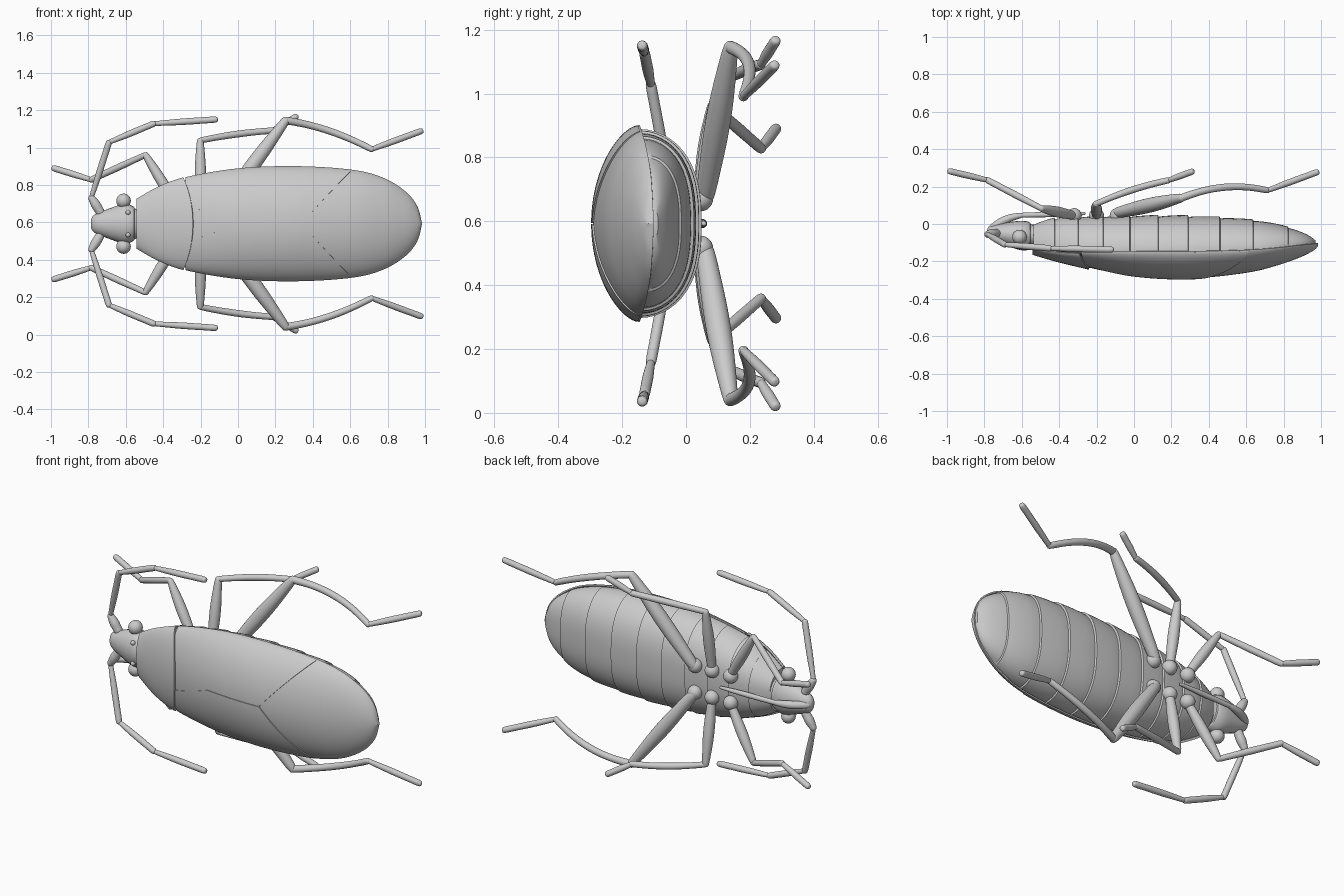
import bpy, bmesh, math
from mathutils import Vector

if "Cube" in bpy.data.objects:
    bpy.data.objects.remove(bpy.data.objects["Cube"])

CZ = 0.593  # height of the left/right symmetry plane

# body stations: x, half width, back y, wing edge y, belly y
ST = [(-.545, .125, -.155, -.12, .0), (-.42, .195, -.188, -.14, .034), (-.27, .247, -.22, -.144, .042),
      (0, .292, -.272, -.145, .047), (.3, .304, -.287, -.145, .047), (.6, .286, -.257, -.138, .028),
      (.77, .244, -.216, -.126, .0), (.89, .172, -.173, -.112, -.04), (.955, .092, -.14, -.105, -.074),
      (.98, .0, -.118, -.101, -.1)]


def catmull(a, b, c, d, t):
    return [.5 * (2*q + (r-p)*t + (2*p-5*q+4*r-s)*t*t + (3*q-p-3*r+s)*t**3) for p, q, r, s in zip(a, b, c, d)]


def smooth(pts, n):
    """Points of a smooth curve through the given stations."""
    out, last = [], len(pts) - 1
    for i in range(last):
        out += [catmull(pts[max(i-1, 0)], pts[i], pts[i+1], pts[min(i+2, last)], k/n) for k in range(n)]
    return out + [list(pts[-1])]


TABLE = smooth(ST, 30)


def station(x):
    x = min(max(x, ST[0][0]), ST[-1][0])
    for p, q in zip(TABLE, TABLE[1:]):
        if x <= q[0]:
            f = (x - p[0]) / max(q[0] - p[0], 1e-6)
            return [m + (n - m) * f for m, n in zip(p, q)]
    return TABLE[-1]


def back(x, t, off=0.0):
    """Point on the dorsal surface; t runs -1..1 across the width."""
    _, hw, yt, ye, _ = station(x)
    return Vector((x, ye + (yt - ye) * max(1 - t*t, 0)**.65 - off, CZ + t * hw))


def belly(x, t, k):
    _, hw, _, ye, yb = station(x)
    return Vector((x, ye + (yb - ye) * k * max(1 - abs(t)**2.6, 0)**.5, CZ + t * hw * .97 * (.5 + .5*k)))


def finish(name, bm):
    bmesh.ops.recalc_face_normals(bm, faces=bm.faces[:])
    me = bpy.data.meshes.new(name)
    bm.to_mesh(me)
    bm.free()
    ob = bpy.data.objects.new(name, me)
    bpy.context.collection.objects.link(ob)
    return ob


def loft(bm, rings):
    vs = [[bm.verts.new(p) for p in r] for r in rings]
    n = len(vs[0])
    for a, b in zip(vs, vs[1:]):
        for j in range(n):
            bm.faces.new((a[j], a[(j+1) % n], b[(j+1) % n], b[j]))
    bm.faces.new(vs[0])
    bm.faces.new(vs[-1])


def tubes(name, chains, n=10):
    """Round limbs: every chain is a list of (point, radius)."""
    bm = bmesh.new()
    for ch in chains:
        P = [(p, r * 1.04) for p, r in ch]
        d0, d1 = (P[0][0]-P[1][0]).normalized(), (P[-1][0]-P[-2][0]).normalized()
        P = [(P[0][0] + d0*P[0][1]*.7, P[0][1]*.7)] + P + [(P[-1][0] + d1*P[-1][1]*.7, P[-1][1]*.7)]
        rings, q, tp = [], None, None
        for i, (p, r) in enumerate(P):
            t = (P[min(i+1, len(P)-1)][0] - P[max(i-1, 0)][0]).normalized()
            q = t.to_track_quat('Z', 'Y') if q is None else tp.rotation_difference(t) @ q
            tp = t
            rings.append([p + q @ Vector((r*math.cos(math.tau*j/n), r*math.sin(math.tau*j/n), 0)) for j in range(n)])
        loft(bm, rings)
    ob = finish(name, bm)
    ob.modifiers.new("round", 'SUBSURF').levels = 2
    return ob


def limb(a, b, r0, rm, r1, bow=(0, 0, 0)):
    """One limb segment from a to b, bowed sideways, radius r0 - rm - r1."""
    out = []
    for i in range(7):
        f = i / 6
        w = 4 * f * (1 - f)
        r = r0*(1-f)**2*(1-w/2) + rm*w + r1*f**2*(1-w/2)
        out.append((a.lerp(b, f) + Vector(bow) * w, r))
    return out


def patch(name, f, nu, nv, thick):
    """Thin plate lying on the back, f(u, v) gives its points."""
    bm = bmesh.new()
    g = [[bm.verts.new(f(i/nu, j/nv)) for j in range(nv+1)] for i in range(nu+1)]
    for i in range(nu):
        for j in range(nv):
            bm.faces.new((g[i][j], g[i+1][j], g[i+1][j+1], g[i][j+1]))
    bmesh.ops.remove_doubles(bm, verts=bm.verts[:], dist=1e-5)
    m = finish(name, bm).modifiers.new("thickness", 'SOLIDIFY')
    m.thickness, m.offset = thick, 0


def ball(name, x, y, w, r):
    bpy.ops.mesh.primitive_uv_sphere_add(segments=24, ring_count=14, radius=r, location=(x, y, CZ + w))
    bpy.context.object.name = name


# segmented abdomen and thorax: segments grow slightly longer toward the rear
cuts = [-.54 + .112*i + .0044*i*i for i in range(10)] + [.972]
N, rings = 28, []
for a, b in zip(cuts, cuts[1:]):
    for k in range(7):
        f = k / 6
        x, kk = a + .002 + (b - a - .004) * f, .95 + .055 * f**.6
        ts = [math.sin(math.pi * (j/N - .5)) for j in range(N + 1)]
        rings.append([belly(x, t, kk) for t in ts] + [back(x, t * .96, -.008) for t in reversed(ts[1:-1])])
bm = bmesh.new()
loft(bm, rings)
finish("abdomen", bm)


# back plates
def across(v):
    return math.sin(math.pi * (v - .5))


def pronotum(u, v):
    t = across(v)
    return back(-.54 + u * (.30 - .05*t*t), t, .003 + .009*u)


patch("pronotum", pronotum, 20, 40, .012)
patch("scutellum", lambda u, v: back(-.26 + .26*u, .38 * (1-u) * (2*v-1), .004), 14, 10, .006)
patch("wing_membrane", lambda u, v: back(-.28 + 1.26*math.sin(u*math.pi/2), across(v)), 60, 48, .008)
for s, side in ((1, "upper"), (-1, "lower")):
    def corium(u, v):
        t = .004 + .996 * math.sin(v * math.pi / 2)
        xs, xe = -.275 * min(1, t/.38), .34 + .27*t
        return back(xs + (xe - xs)*u, s*t, .006)
    patch("forewing_" + side, corium, 40, 36, .007)

# head sections: x, half depth, half width
HEAD = [(-.787, .012, .022), (-.768, .034, .048), (-.71, .054, .073), (-.61, .078, .106),
        (-.56, .074, .093), (-.548, .06, .08), (-.5, .06, .083)]
bm = bmesh.new()
loft(bm, [[Vector((x, -.045 - .018*min(1, (x+.787)*5) + h*math.cos(k*math.pi/12), CZ + w*math.sin(k*math.pi/12)))
           for k in range(24)] for x, h, w in smooth(HEAD, 4)])
finish("head", bm)

# beak folded under the head
A, B, C = Vector((-.765, -.03, CZ)), Vector((-.6, .047, CZ)), Vector((-.265, .056, CZ))
tubes("beak", [limb(A, B, .022, .018, .014, (-.01, .012, 0)), limb(B, C, .014, .012, .009)])

# limb joints: x, y, side offset
ANTENNA = [(-.735, -.05, .06), (-.784, -.055, .14), (-.69, -.11, .435), (-.45, -.13, .535), (-.12, -.137, .557)]
# hip, knee, ankle, tip, thigh radius, shin bow
LEGS = {"front_leg": ((-.32, .045, .085), (-.495, .083, .368), (-.785, .235, .235), (-.985, .282, .297), .025, 0),
        "middle_leg": ((-.2, .045, .085), (-.202, .108, .445), (.185, .234, .498), (.31, .28, .572), .026, .012),
        "hind_leg": ((-.09, .06, .085), (.255, .14, .552), (.715, .18, .398), (.978, .277, .495), .034, .038)}

for s, side in ((1, "upper"), (-1, "lower")):
    def at(p):
        return Vector((p[0], p[1], CZ + s*p[2]))

    J = [at(p) for p in ANTENNA]
    tubes("antenna_" + side, [limb(J[0], J[1], .025, .021, .019)] +
          [limb(a, b, .013, .014, .018) for a, b in zip(J[1:], J[2:])])
    for name, (*joints, r, bow) in LEGS.items():
        hip, knee, ankle, tip = [at(p) for p in joints]
        tubes(name + "_" + side, [limb(hip, knee, r*.9, r, r*.72), limb(knee, ankle, r*.65, .0145, .018, (0, bow, s*bow*.6)),
                                  limb(ankle, tip, .014, .014, .018)])
        ball(name + "_hip_" + side, hip.x, .045, s*.078, .04)
    ball("eye_" + side, -.612, -.07, s*.122, .039)
    ball("small_eye_" + side, -.588, -.128, s*.06, .013)

# bake modifiers and shade smooth
for ob in bpy.context.scene.objects:
    ob.select_set(True)
    bpy.context.view_layer.objects.active = ob
bpy.ops.object.convert(target='MESH')
bpy.ops.object.shade_smooth_by_angle(angle=math.radians(35))
